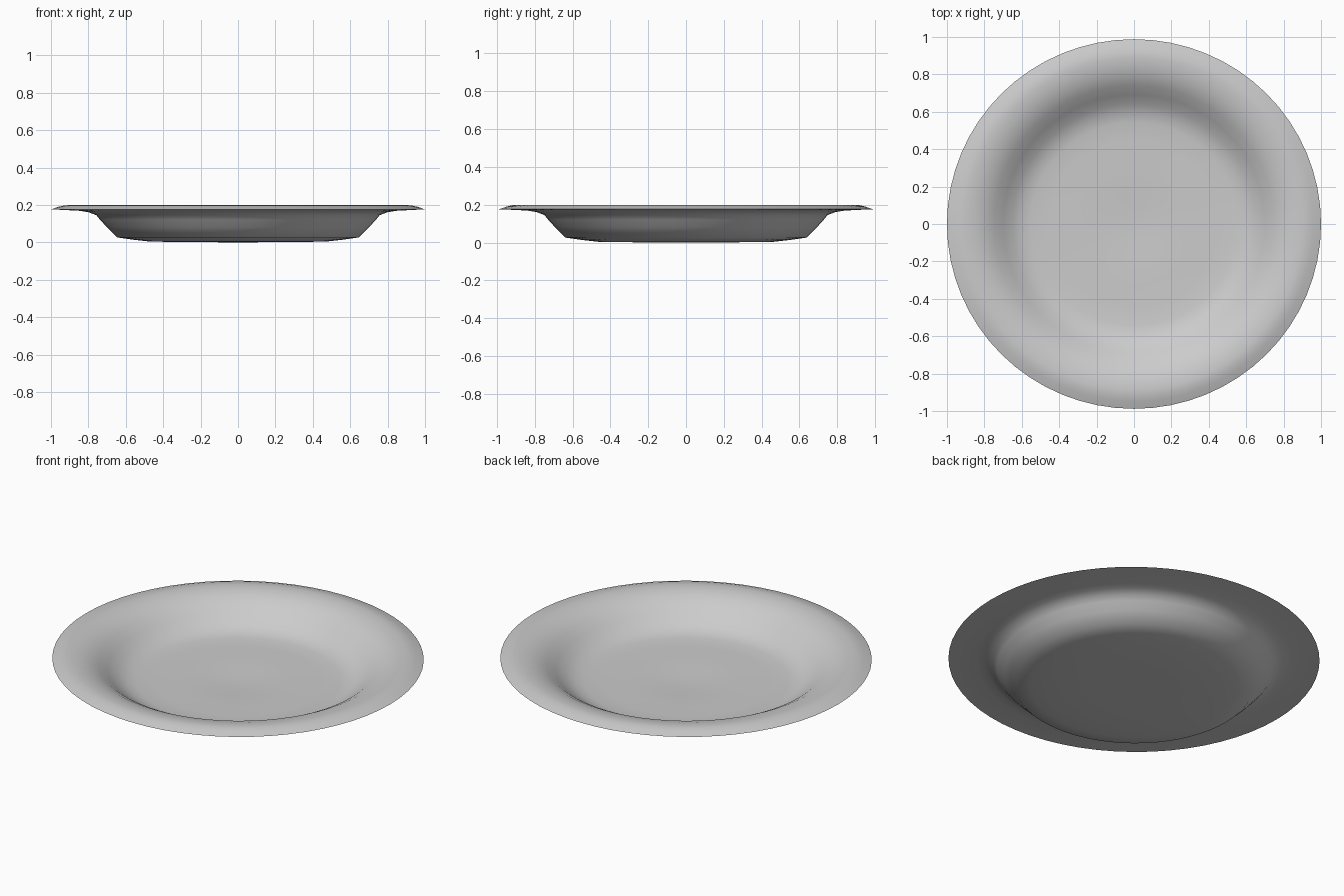
import bpy, bmesh, math

if "Cube" in bpy.data.objects:
    bpy.data.objects.remove(bpy.data.objects["Cube"])

SEGMENTS = 64
Y_SCALE = 0.988

# Closed half-profile (radius, height): top centre -> rim -> underside centre
TOP = [(0, 0.032), (0.1, 0.034), (0.2, 0.04), (0.32, 0.043), (0.45, 0.044),
       (0.55, 0.047), (0.6, 0.056), (0.65, 0.078), (0.7, 0.115), (0.75, 0.153),
       (0.8, 0.179), (0.85, 0.193), (0.9, 0.199), (0.93, 0.197), (0.96, 0.19)]
RIM = [(1.0, 0.176)]
UNDER = [(0.95, 0.174), (0.85, 0.169), (0.8, 0.161), (0.757, 0.145), (0.737, 0.12),
         (0.7, 0.08), (0.645, 0.026), (0.56, 0.014), (0.47, 0.004), (0.25, 0.001), (0, 0.0)]
profile = TOP + RIM + UNDER

# Lathe the profile
bm = bmesh.new()
rings = []
for r, z in profile:
    if r == 0:
        rings.append([bm.verts.new((0, 0, z))])
    else:
        rings.append([bm.verts.new((r * math.cos(a), r * math.sin(a) * Y_SCALE, z))
                      for a in (2 * math.pi * i / SEGMENTS for i in range(SEGMENTS))])
for a, b in zip(rings, rings[1:]):
    for i in range(SEGMENTS):
        j = (i + 1) % SEGMENTS
        if len(a) == 1:
            bm.faces.new((a[0], b[i], b[j]))
        elif len(b) == 1:
            bm.faces.new((a[j], a[i], b[0]))
        else:
            bm.faces.new((a[i], b[i], b[j], a[j]))
bmesh.ops.recalc_face_normals(bm, faces=bm.faces[:])
mesh = bpy.data.meshes.new("plate")
bm.to_mesh(mesh)
bm.free()

# Glazed grey-white ceramic
mat = bpy.data.materials.new("pale grey ceramic")
mat.diffuse_color = (0.6, 0.6, 0.6, 1)
mat.use_nodes = True
mat.node_tree.nodes["Principled BSDF"].inputs["Base Color"].default_value = mat.diffuse_color
mesh.materials.append(mat)

plate = bpy.data.objects.new("plate", mesh)
bpy.context.collection.objects.link(plate)
bpy.context.view_layer.objects.active = plate
plate.select_set(True)
bpy.ops.object.shade_smooth_by_angle(angle=math.radians(60))
